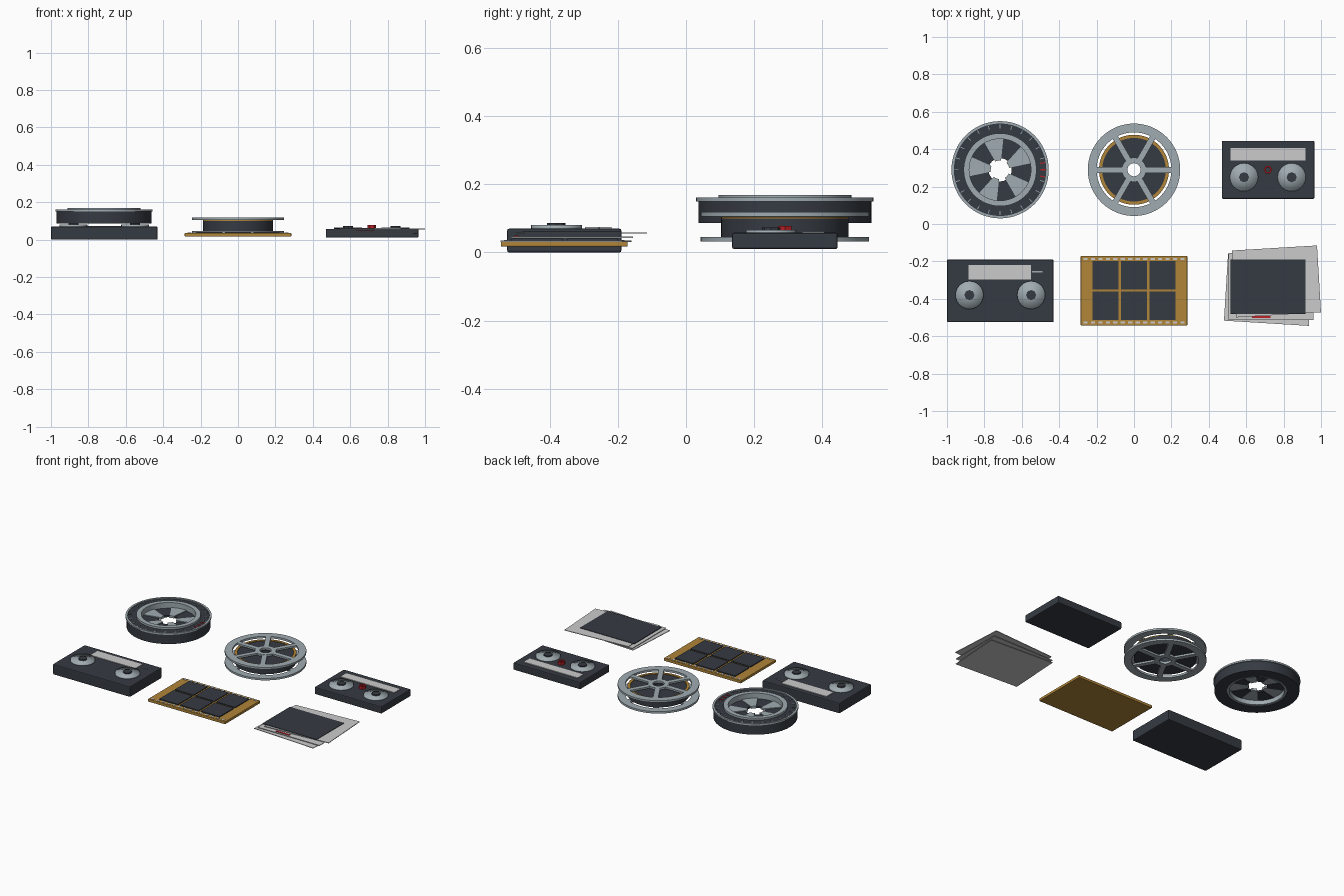
import bpy
import bmesh
from math import sin, cos, pi, radians
from mathutils import Matrix, Vector

cube = bpy.data.objects.get("Cube")
if cube:
    bpy.data.objects.remove(cube)


def material(name, r, g, b):
    m = bpy.data.materials.new(name)
    m.use_nodes = True
    m.diffuse_color = (r, g, b, 1)
    bsdf = next(n for n in m.node_tree.nodes if n.type == 'BSDF_PRINCIPLED')
    bsdf.inputs["Base Color"].default_value = (r, g, b, 1)
    return m


DARK = material("charcoal", 0.036, 0.043, 0.055)
METAL = material("brushed_grey", 0.35, 0.41, 0.44)
PAPER = material("paper_white", 0.6, 0.6, 0.6)
AMBER = material("amber", 0.44, 0.235, 0.04)
RED = material("red", 0.5, 0.015, 0.02)


def finish(name, bm, mat, smooth=None):
    bmesh.ops.recalc_face_normals(bm, faces=bm.faces)
    mesh = bpy.data.meshes.new(name)
    bm.to_mesh(mesh)
    bm.free()
    mesh.materials.append(mat)
    ob = bpy.data.objects.new(name, mesh)
    bpy.context.collection.objects.link(ob)
    if smooth:
        bpy.ops.object.select_all(action='DESELECT')
        ob.select_set(True)
        bpy.context.view_layer.objects.active = ob
        bpy.ops.object.shade_smooth_by_angle(angle=radians(smooth))
    return ob


def add_box(bm, center, size, turn=0.0):
    m = (Matrix.Translation(center) @ Matrix.Rotation(turn, 4, 'Z')
         @ Matrix.Diagonal((*size, 1)))
    bmesh.ops.create_cube(bm, size=1, matrix=m)


def box(name, x, y, z, size, mat, turn=0.0, bevel=0.0):
    """Box centred on x, y whose underside is at z."""
    bm = bmesh.new()
    add_box(bm, (x, y, z + size[2] / 2), size, turn)
    if bevel:
        bmesh.ops.bevel(bm, geom=bm.edges[:], offset=bevel, segments=2,
                        profile=0.5, affect='EDGES')
    return finish(name, bm, mat)


def add_sector(bm, x, y, r0, r1, z0, z1, start=0.0, sweep=2 * pi, steps=64):
    """Rectangular section swept around a vertical axis."""
    closed = sweep > 6.28
    loops = []
    for i in range(steps if closed else steps + 1):
        a = start + sweep * i / steps
        loops.append([bm.verts.new((x + r * cos(a), y + r * sin(a), z))
                      for r, z in ((r0, z0), (r1, z0), (r1, z1), (r0, z1))])
    for i in range(steps):
        p, q = loops[i], loops[(i + 1) % len(loops)]
        for k in range(4):
            n = (k + 1) % 4
            bm.faces.new((p[k], p[n], q[n], q[k]))
    if not closed:
        bm.faces.new(loops[0])
        bm.faces.new(loops[-1])


def ring(name, x, y, r0, r1, z0, z1, mat):
    bm = bmesh.new()
    add_sector(bm, x, y, r0, r1, z0, z1)
    return finish(name, bm, mat, 40)


def disc(name, x, y, r, z0, z1, mat, sides, smooth):
    bm = bmesh.new()
    bmesh.ops.create_cone(bm, cap_ends=True, cap_tris=True, segments=sides,
                          radius1=r, radius2=r, depth=z1 - z0,
                          matrix=Matrix.Translation((x, y, (z0 + z1) / 2)))
    return finish(name, bm, mat, smooth)


def tape_spools(prefix, xs, y, top):
    for side, x in zip(("right", "left"), xs):
        disc(f"{prefix}_spool_{side}", x, y, 0.075, top - 0.005, top + 0.01, METAL, 24, 180)
        disc(f"{prefix}_hub_{side}", x, y, 0.027, top, top + 0.017, DARK, 8, 30)


# Large video tape
box("video_tape_body", -0.715, -0.357, 0, (0.57, 0.335, 0.07), DARK, bevel=0.006)
box("video_tape_label", -0.717, -0.257, 0.068, (0.335, 0.078, 0.006), PAPER)
box("video_tape_tab", -0.517, -0.255, 0.068, (0.055, 0.006, 0.006), METAL)
tape_spools("video_tape", (-0.88, -0.55), -0.38, 0.07)

# Small audio cassette
box("cassette_body", 0.717, 0.29, 0.01, (0.495, 0.31, 0.048), DARK, bevel=0.006)
box("cassette_label", 0.716, 0.373, 0.056, (0.4, 0.065, 0.006), PAPER)
tape_spools("cassette", (0.588, 0.843), 0.25, 0.056)
bm = bmesh.new()
add_sector(bm, 0.716, 0.29, 0.014, 0.023, 0.056, 0.077, steps=6)
finish("cassette_red_ring", bm, RED)

# Film sheet with six frames and edge perforations
box("film_sheet", 0, -0.357, 0.017, (0.57, 0.372, 0.018), AMBER, bevel=0.003)
bm = bmesh.new()
for x in (-0.153, 0, 0.153):
    for y in (-0.274, -0.437):
        add_box(bm, (x, y, 0.037), (0.138, 0.15, 0.008))
finish("film_frames", bm, DARK)
bm = bmesh.new()
for y in (-0.187, -0.527):
    for i in range(14):
        add_box(bm, ((i - 6.5) * 0.04, y, 0.0355), (0.022, 0.012, 0.003))
finish("film_perforations", bm, PAPER)

# Loose stack of photo sheets
for i, (x, y, turn) in enumerate(((0.719, -0.352, -3.5), (0.733, -0.334, 0),
                                  (0.762, -0.307, 3.4))):
    box(f"photo_sheet_{i + 1}", x, y, 0.031 + 0.012 * i, (0.455, 0.358, 0.004),
        PAPER, radians(turn))
box("photo_picture", 0.716, -0.335, 0.058, (0.4, 0.29, 0.004), DARK)
box("photo_red_mark", 0.68, -0.497, 0.047, (0.1, 0.012, 0.003), RED)

# Open film reel: two spoked flanges around a wound core
RX, RY = 0.0, 0.29
for name, z0, z1 in (("lower", 0.032, 0.045), ("upper", 0.105, 0.118)):
    ring(f"reel_{name}_rim", RX, RY, 0.2, 0.247, z0, z1, METAL)
    ring(f"reel_{name}_hub", RX, RY, 0.035, 0.065, z0, z1, METAL)
    bm = bmesh.new()
    for i in range(6):
        a = i * pi / 3
        add_box(bm, (RX + 0.132 * cos(a), RY + 0.132 * sin(a), (z0 + z1) / 2),
                (0.148, 0.032, (z1 - z0) * 0.9), a)
    finish(f"reel_{name}_spokes", bm, METAL)
ring("reel_wound_film", RX, RY, 0.035, 0.187, 0.045, 0.1, DARK)
ring("reel_amber_band", RX, RY, 0.17, 0.187, 0.099, 0.104, AMBER)

# Slide carousel: dark tray, pale rims, bladed centre
CX, CY = -0.716, 0.29
ring("tray_body", CX, CY, 0.18, 0.254, 0.086, 0.155, DARK)
ring("tray_outer_rim", CX, CY, 0.247, 0.26, 0.15, 0.161, METAL)
ring("tray_inner_rim", CX, CY, 0.165, 0.195, 0.09, 0.168, METAL)
for name, offset, r0, z0, z1, mat in (("light", 12, 0.05, 0.12, 0.135, METAL),
                                      ("dark", 48, 0.062, 0.118, 0.13, DARK)):
    bm = bmesh.new()
    for i in range(5):
        add_sector(bm, CX, CY, r0, 0.17, z0, z1, radians(offset + 72 * i),
                   radians(36), 8)
    finish(f"tray_{name}_blades", bm, mat, 40)


def ticks(name, angles, r, size, mat):
    bm = bmesh.new()
    for deg in angles:
        a = radians(deg)
        add_box(bm, Vector((CX + r * cos(a), CY + r * sin(a), 0.156)), size, a)
    finish(name, bm, mat)


ticks("tray_slot_marks", range(15, 350, 15), 0.232, (0.022, 0.004, 0.005), METAL)
ticks("tray_red_marks", (-9, 0, 9), 0.23, (0.026, 0.006, 0.005), RED)
